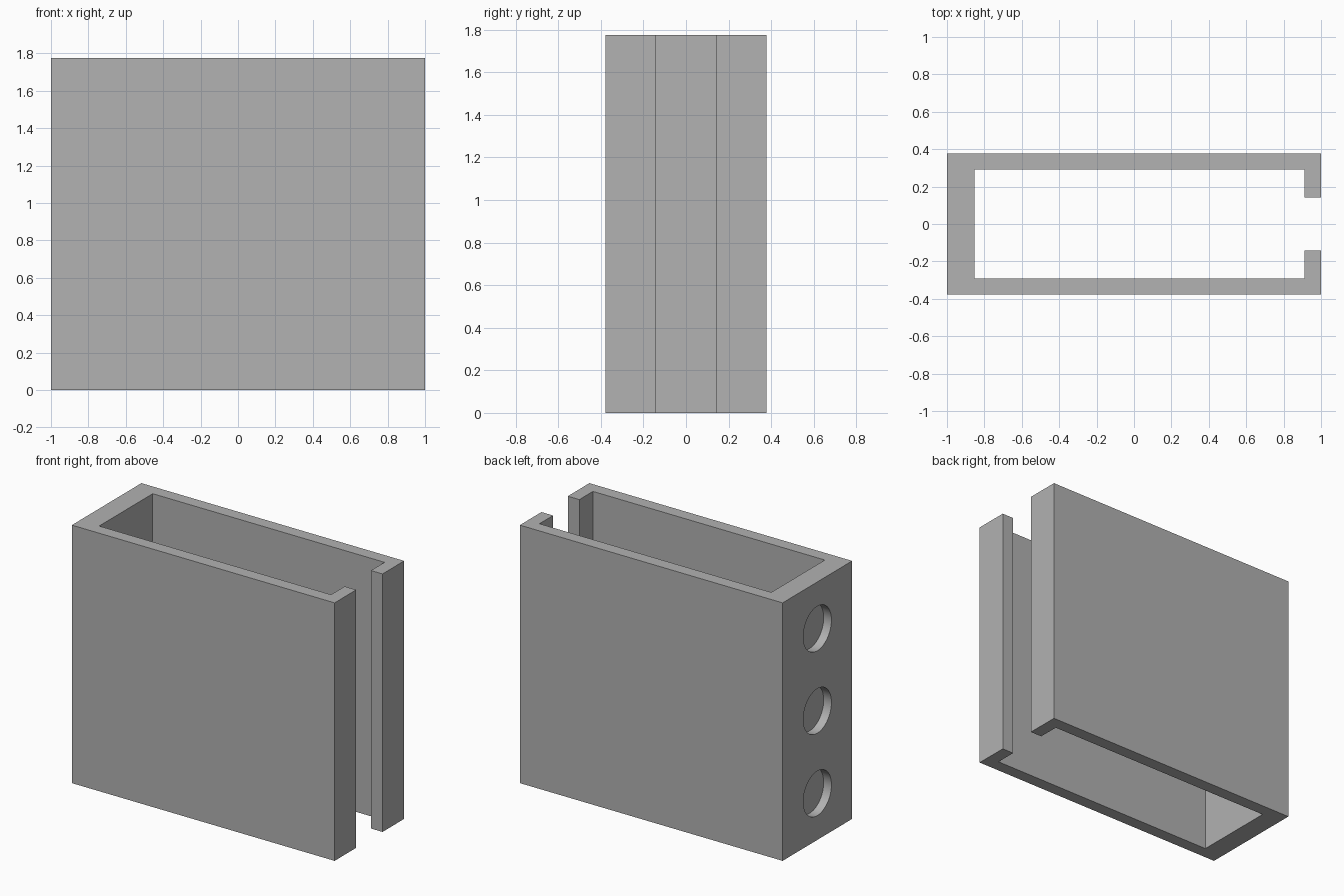
import bpy
import bmesh
from math import radians
from mathutils import Matrix

cube = bpy.data.objects.get("Cube")
if cube:
    bpy.data.objects.remove(cube, do_unlink=True)

HEIGHT = 1.775
HOLE_RADIUS, HOLE_DEPTH, HOLE_SPACING = 0.153, 0.059, 0.567

grey = bpy.data.materials.new("plain grey")
grey.use_nodes = True
colour = (0.445, 0.445, 0.445, 1)
grey.diffuse_color = colour
grey.node_tree.nodes["Principled BSDF"].inputs["Base Color"].default_value = colour


def make_object(name, bm):
    bmesh.ops.recalc_face_normals(bm, faces=bm.faces)
    mesh = bpy.data.meshes.new(name)
    bm.to_mesh(mesh)
    bm.free()
    mesh.materials.append(grey)
    obj = bpy.data.objects.new(name, mesh)
    bpy.context.collection.objects.link(obj)
    return obj


# Channel bracket: half the C-shaped profile, mirrored across y, extruded up
half = [(0.912, 0.143), (0.912, 0.291), (-0.853, 0.291)]
outer = [(-1, 0.378), (1, 0.378), (1, 0.143)]
profile = (half + [(x, -y) for x, y in reversed(half)]
           + [(x, -y) for x, y in reversed(outer)] + outer)
bm = bmesh.new()
base = bm.faces.new([bm.verts.new((x, y, 0)) for x, y in profile])
lifted = bmesh.ops.extrude_face_region(bm, geom=[base], use_keep_orig=True)
bmesh.ops.translate(bm, vec=(0, 0, HEIGHT),
                    verts=[v for v in lifted["geom"] if isinstance(v, bmesh.types.BMVert)])
bracket = make_object("channel_bracket", bm)

# Three blind round recesses in the thick end wall
bm = bmesh.new()
for i in (-1, 0, 1):
    place = (Matrix.Translation((-1, 0, HEIGHT / 2 + i * HOLE_SPACING))
             @ Matrix.Rotation(radians(90), 4, "Y"))
    bmesh.ops.create_cone(bm, cap_ends=True, segments=64, radius1=HOLE_RADIUS,
                          radius2=HOLE_RADIUS, depth=2 * HOLE_DEPTH, matrix=place)
cutter = make_object("recess_cutter", bm)
cutter.hide_render = True

cut = bracket.modifiers.new("recesses", "BOOLEAN")
cut.operation = "DIFFERENCE"
cut.solver = "EXACT"
cut.object = cutter

bpy.ops.object.select_all(action="DESELECT")
bpy.context.view_layer.objects.active = bracket
bracket.select_set(True)
bpy.ops.object.modifier_apply(modifier=cut.name)
bpy.data.objects.remove(cutter, do_unlink=True)
bpy.ops.object.shade_smooth_by_angle(angle=radians(30))
